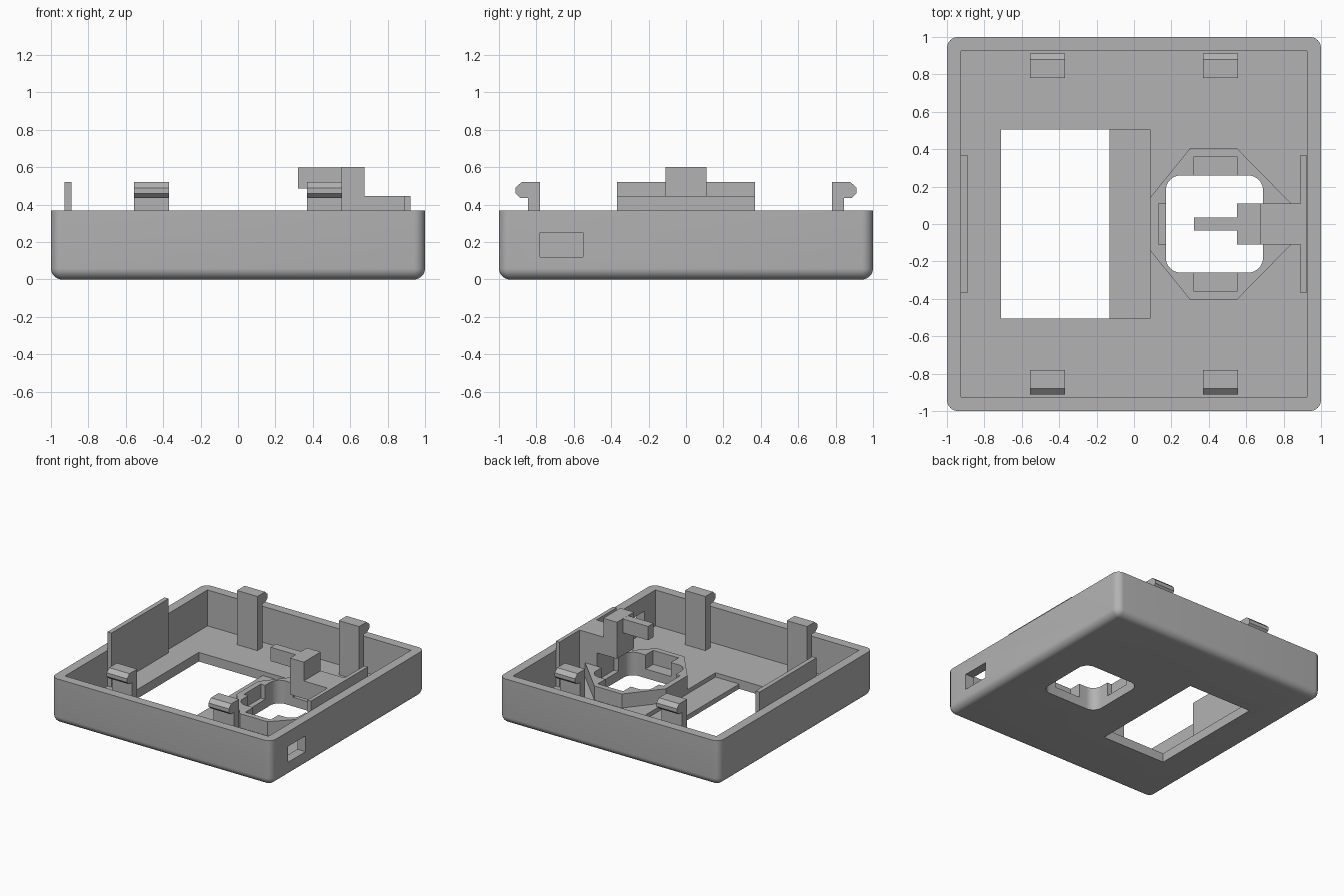
import bpy
import bmesh
import math
from mathutils import Vector

if "Cube" in bpy.data.objects:
    bpy.data.objects.remove(bpy.data.objects["Cube"], do_unlink=True)

FLOOR = 0.075
RIM = 0.37
BASE = FLOOR - 0.02      # parts are sunk slightly into the floor

grey = bpy.data.materials.new("plain_grey")
grey.use_nodes = True
grey.diffuse_color = (0.45, 0.45, 0.45, 1)
grey.node_tree.nodes["Principled BSDF"].inputs["Base Color"].default_value = (0.45, 0.45, 0.45, 1)


def finish(name, bm):
    bmesh.ops.recalc_face_normals(bm, faces=bm.faces)
    mesh = bpy.data.meshes.new(name)
    bm.to_mesh(mesh)
    bm.free()
    mesh.materials.append(grey)
    obj = bpy.data.objects.new(name, mesh)
    bpy.context.collection.objects.link(obj)
    return obj


def prism(name, points, sweep):
    """Extrude a closed outline of 3D points along a vector."""
    bm = bmesh.new()
    face = bm.faces.new([bm.verts.new(p) for p in points])
    out = bmesh.ops.extrude_face_region(bm, geom=[face])
    verts = [g for g in out["geom"] if isinstance(g, bmesh.types.BMVert)]
    bmesh.ops.translate(bm, verts=verts, vec=Vector(sweep))
    return finish(name, bm)


def box(name, x0, x1, y0, y1, z0, z1):
    return prism(name, [(x0, y0, z0), (x1, y0, z0), (x1, y1, z0), (x0, y1, z0)], (0, 0, z1 - z0))


def rounded_outline(x0, x1, y0, y1, r, z, steps=8):
    corners = [(x1 - r, y1 - r), (x0 + r, y1 - r), (x0 + r, y0 + r), (x1 - r, y0 + r)]
    return [(cx + r * math.cos(a), cy + r * math.sin(a), z)
            for i, (cx, cy) in enumerate(corners)
            for a in [(i + k / steps) * math.pi / 2 for k in range(steps + 1)]]


def combine(obj, others, operation="DIFFERENCE"):
    """Apply booleans and discard the helper objects."""
    for other in others:
        mod = obj.modifiers.new("cut", "BOOLEAN")
        mod.operation = operation
        mod.solver = "EXACT"
        mod.object = other
        other.hide_render = True
    bpy.context.view_layer.update()
    deps = bpy.context.evaluated_depsgraph_get()
    mesh = bpy.data.meshes.new_from_object(obj.evaluated_get(deps))
    obj.modifiers.clear()
    obj.data = mesh
    for other in others:
        bpy.data.objects.remove(other, do_unlink=True)


def smooth(obj):
    bpy.ops.object.select_all(action="DESELECT")
    obj.select_set(True)
    bpy.context.view_layer.objects.active = obj
    bpy.ops.object.shade_smooth_by_angle(angle=math.radians(30))


def hole_cutter():
    return prism("hole_cutter", rounded_outline(0.17, 0.69, -0.26, 0.26, 0.08, -0.1), (0, 0, 0.6))


# Tray with rounded corners and rounded bottom edges
bm = bmesh.new()
bmesh.ops.create_cube(bm, size=2)
for v in bm.verts:
    v.co.z = RIM if v.co.z > 0 else 0
edges = [e for e in bm.edges if min(v.co.z for v in e.verts) < 0.01]
bmesh.ops.bevel(bm, geom=edges, offset=0.06, segments=8, profile=0.5, affect="EDGES")
tray = finish("tray", bm)
combine(tray, [
    box("cavity_cutter", -0.925, 0.925, -0.925, 0.925, FLOOR, 1),
    box("window_cutter", -0.71, -0.13, -0.505, 0.505, -0.1, 0.3),
    box("recess_cutter", -0.3, 0.085, -0.505, 0.505, 0.04, 0.3),
    box("slot_cutter", 0.85, 1.1, -0.78, -0.55, 0.12, 0.25),
    hole_cutter(),
])
smooth(tray)

# Eight-sided collar around the hole, notched on its sides
half = [(0.085, 0.14), (0.30, 0.405), (0.55, 0.405), (0.84, 0.11)]
outline = half + [(x, -y) for x, y in reversed(half)]
collar = prism("hole_collar", [(x, y, BASE) for x, y in outline], (0, 0, 0.19 - BASE))
combine(collar, [
    hole_cutter(),
    box("back_notch", 0.32, 0.55, 0.2, 0.36, FLOOR, 0.3),
    box("front_notch", 0.32, 0.55, -0.36, -0.2, FLOOR, 0.3),
    box("side_notches", 0.13, 0.73, -0.11, 0.11, FLOOR, 0.3),
])
smooth(collar)

# Four snap hooks, mirrored front to back
hook = [(0.78, BASE), (0.845, BASE), (0.845, 0.435), (0.885, 0.435),
        (0.912, 0.46), (0.912, 0.49), (0.88, 0.52), (0.78, 0.52)]
for end, s in (("back", 1), ("front", -1)):
    for side, x in (("right", -0.555), ("left", 0.37)):
        prism(f"{end}_{side}_hook", [(x, s * y, z) for y, z in hook], (0.185, 0, 0))

# Locating tabs against the side walls
box("right_tab", -0.927, -0.89, -0.37, 0.37, BASE, 0.52)
box("left_tab", 0.89, 0.922, -0.37, 0.37, BASE, 0.445)

# Stepped arm reaching over the hole
step = [(0.73, BASE), (0.895, BASE), (0.895, 0.445), (0.675, 0.445),
        (0.675, 0.6), (0.55, 0.6), (0.55, 0.30), (0.73, 0.30)]
prism("arm", [(x, -0.11, z) for x, z in step], (0, 0.22, 0))
box("arm_finger", 0.32, 0.56, -0.035, 0.035, 0.485, 0.599)
